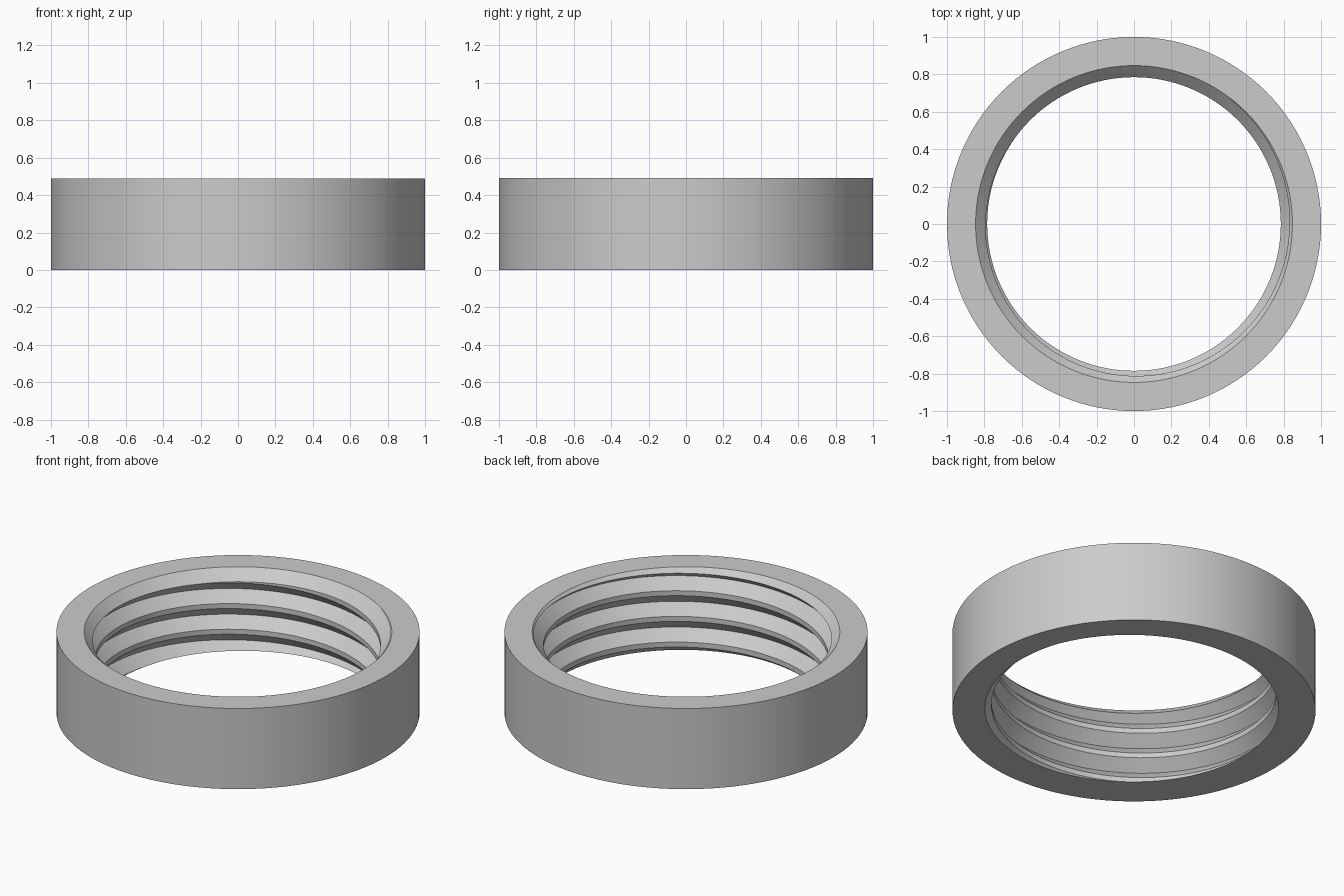
import bpy, bmesh, math

cube = bpy.data.objects.get("Cube")
if cube:
    bpy.data.objects.remove(cube, do_unlink=True)

HEIGHT = 0.49
CREST, ROOT = 0.785, 0.847      # bore radii at ridge and groove
PITCH, FLAT = 0.156, 0.03       # thread pitch and crest width
SEGMENTS = 128
START = math.radians(200)       # where a crest meets the bottom face

grey = bpy.data.materials.new("grey_metal")
grey.use_nodes = True
color = (0.6, 0.6, 0.6, 1)
grey.diffuse_color = color
grey.node_tree.nodes["Principled BSDF"].inputs["Base Color"].default_value = color


def make_object(name, bm):
    bmesh.ops.recalc_face_normals(bm, faces=bm.faces)
    mesh = bpy.data.meshes.new(name)
    bm.to_mesh(mesh)
    bm.free()
    mesh.materials.append(grey)
    obj = bpy.data.objects.new(name, mesh)
    bpy.context.collection.objects.link(obj)
    return obj


def frustum(name, r_low, r_high, z_low, z_high):
    bm = bmesh.new()
    bmesh.ops.create_cone(bm, cap_ends=True, segments=SEGMENTS, radius1=r_low,
                          radius2=r_high, depth=z_high - z_low)
    bmesh.ops.translate(bm, verts=bm.verts, vec=(0, 0, (z_low + z_high) / 2))
    return make_object(name, bm)


def threaded_core(name):
    """Solid right-handed screw that is longer than the ring."""
    profile = [(-FLAT / 2, CREST), (FLAT / 2, CREST), (PITCH / 2, ROOT)]
    bm = bmesh.new()
    columns = []
    for s in range(-2 * SEGMENTS, 6 * SEGMENTS + 1):
        a = START + math.tau * s / SEGMENTS
        z = PITCH * s / SEGMENTS
        columns.append([bm.verts.new((r * math.cos(a), r * math.sin(a), z + dz))
                        for dz, r in profile])
    for s in range(len(columns) - 1):
        a, b = columns[s], columns[s + 1]
        for f in range(2):
            bm.faces.new((a[f], b[f], b[f + 1], a[f + 1]))
        if s + 1 + SEGMENTS < len(columns):
            c, d = columns[s + SEGMENTS], columns[s + 1 + SEGMENTS]
            bm.faces.new((a[2], b[2], d[0], c[0]))
    # close both ends with a fan
    low = bm.verts.new((0, 0, -3 * PITCH))
    high = bm.verts.new((0, 0, HEIGHT + 4 * PITCH))
    for e in [e for e in bm.edges if e.is_boundary]:
        tip = low if e.verts[0].co.z < HEIGHT / 2 else high
        bm.faces.new((e.verts[0], e.verts[1], tip))
    return make_object(name, bm)


def cut(target, cutter):
    mod = target.modifiers.new("cut", "BOOLEAN")
    mod.operation = "DIFFERENCE"
    mod.solver = "EXACT"
    mod.object = cutter
    cutter.hide_render = True
    bpy.context.view_layer.objects.active = target
    bpy.ops.object.modifier_apply(modifier=mod.name)
    bpy.data.objects.remove(cutter, do_unlink=True)


# Ring body with threaded bore and a chamfered top mouth
ring = frustum("threaded_ring", 1, 1, 0, HEIGHT)
cut(ring, threaded_core("thread_cutter"))
cut(ring, frustum("chamfer_cutter", ROOT - 0.1, ROOT + 0.03, HEIGHT - 0.1, HEIGHT + 0.03))

bpy.ops.object.select_all(action="DESELECT")
ring.select_set(True)
bpy.context.view_layer.objects.active = ring
bpy.ops.object.shade_smooth_by_angle(angle=math.radians(25))
